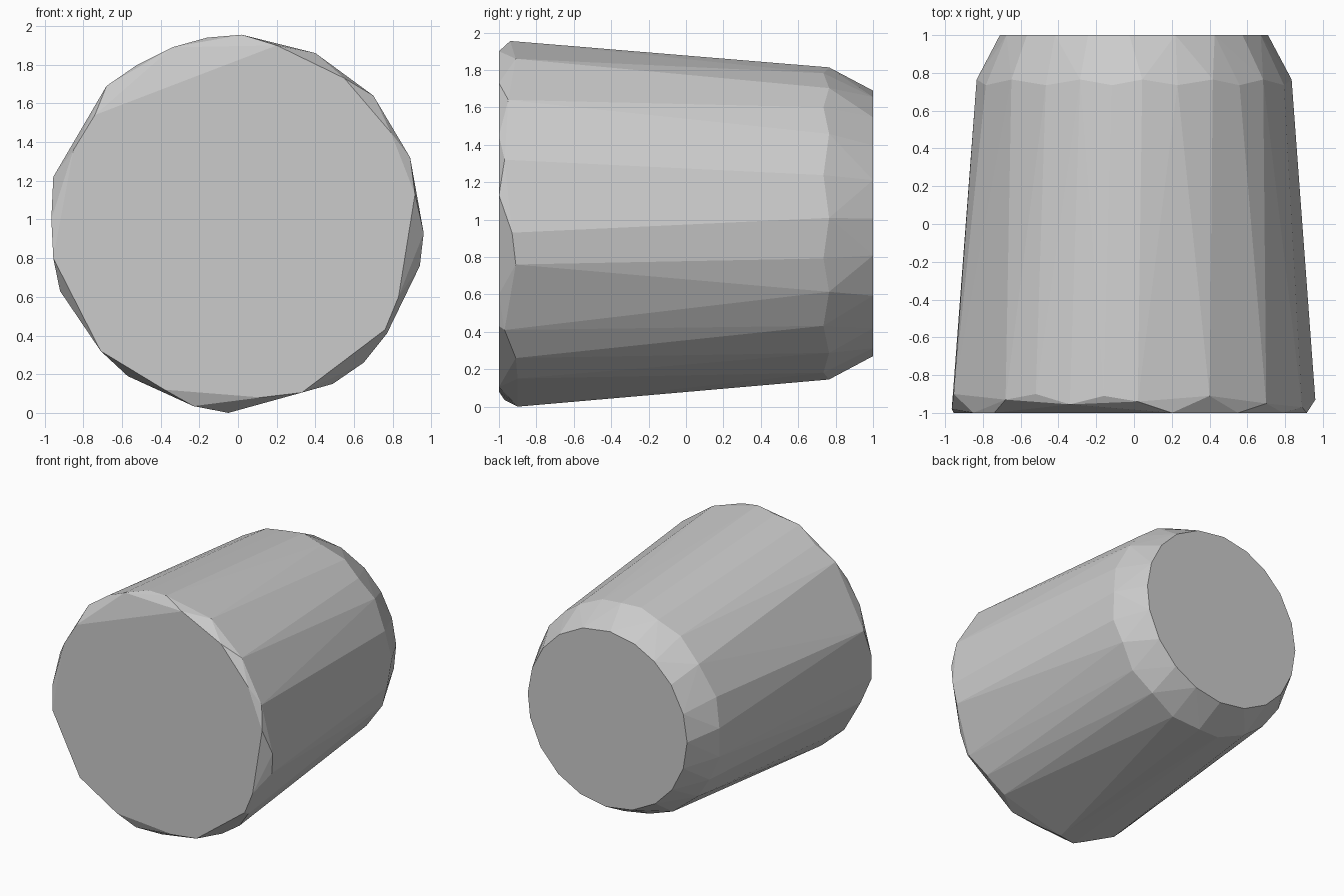
import bpy, bmesh, math

if "Cube" in bpy.data.objects:
    bpy.data.objects.remove(bpy.data.objects["Cube"])

MID = 0.98  # height of the barrel axis

# Flat front face outline (x, z), lying on y = -1
front_face = [(0.2, 1.9), (0.55, 1.73), (0.79, 1.45), (0.915, 1.13), (0.83, 0.6),
              (0.76, 0.43), (0.33, 0.105), (0.12, 0.08), (-0.38, 0.12), (-0.71, 0.32),
              (-0.79, 0.49), (-0.955, 0.8), (-0.85, 1.36), (-0.74, 1.54)]

# Chipped widest rim just behind the front face (x, y, z)
rim = [(0.02, -0.94, 1.955), (0.40, -0.91, 1.86), (0.70, -0.95, 1.64), (0.89, -0.97, 1.32),
       (0.96, -0.93, 0.93), (0.94, -0.91, 0.76), (0.77, -0.97, 0.41), (0.65, -0.91, 0.26),
       (0.49, -0.90, 0.15), (-0.05, -0.90, 0.0), (-0.23, -0.97, 0.035), (-0.57, -0.91, 0.19),
       (-0.92, -0.91, 0.63), (-0.965, -0.98, 1.0), (-0.955, -0.90, 1.22),
       (-0.68, -0.93, 1.69), (-0.52, -0.90, 1.80), (-0.34, -0.955, 1.89), (-0.16, -0.91, 1.94)]

# Angles (degrees) of the rear shoulder and the rear face corners
shoulder_angles = [2, 18, 35, 48, 60, 74, 87, 98, 110, 124, 141, 160, 176,
                   193, 207, 222, 240, 257, 271, 287, 304, 319, 334, 347]
back_angles = [2, 19, 36, 53, 72, 92, 110, 126, 143, 162, 180,
               198, 216, 233, 252, 271, 290, 308, 327, 346]


def ring(radius, y, angles, wobble=0.0):
    pts = []
    for i, a in enumerate(angles):
        t = math.radians(a)
        pts.append((radius * math.cos(t), y - wobble * (i % 2), MID + radius * math.sin(t)))
    return pts


points = [(x, -1.0, z) for x, z in front_face] + rim
points += ring(0.835, 0.765, shoulder_angles, 0.03)
points += ring(0.71, 1.0, back_angles)

# Faceted tapered barrel as the hull of its rings
bm = bmesh.new()
for p in points:
    bm.verts.new(p)
hull = bmesh.ops.convex_hull(bm, input=bm.verts[:])
loose = {g for g in hull["geom_interior"] + hull["geom_unused"]
         if isinstance(g, bmesh.types.BMVert)}
bmesh.ops.delete(bm, geom=list(loose), context='VERTS')
bmesh.ops.dissolve_limit(bm, angle_limit=math.radians(1), verts=bm.verts[:], edges=bm.edges[:])
bmesh.ops.recalc_face_normals(bm, faces=bm.faces[:])

mesh = bpy.data.meshes.new("tapered_barrel")
bm.to_mesh(mesh)
bm.free()
barrel = bpy.data.objects.new("tapered_barrel", mesh)
bpy.context.collection.objects.link(barrel)

# Plain grey surface
grey = bpy.data.materials.new("light_grey")
grey.diffuse_color = (0.6, 0.6, 0.6, 1)
grey.use_nodes = True
grey.node_tree.nodes["Principled BSDF"].inputs["Base Color"].default_value = grey.diffuse_color
mesh.materials.append(grey)
